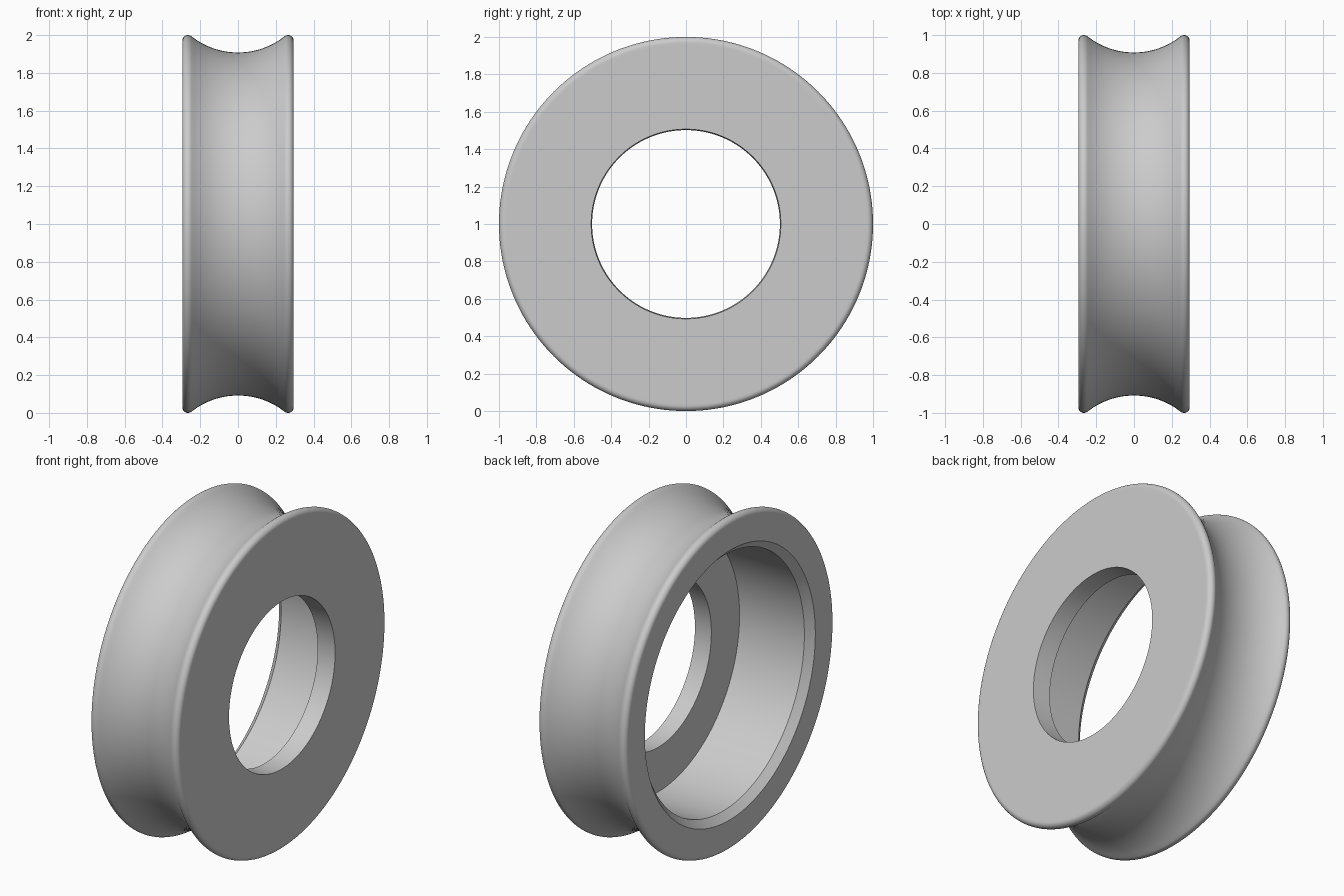
import bpy
import bmesh
from math import sin, cos, pi, atan2, hypot
from mathutils import Vector

cube = bpy.data.objects.get("Cube")
if cube:
    bpy.data.objects.remove(cube, do_unlink=True)

SEGMENTS = 160
HALF = 0.295          # half width of the wheel
LIP = 0.03            # rounding of the two rims
LIP_X, LIP_R = HALF - LIP, 1 - LIP
GROOVE = 0.397        # radius of the groove arc
GROOVE_R = 0.908 + GROOVE
TANGENT = atan2(LIP_X, GROOVE_R - LIP_R)


def arc(cx, cr, radius, start, end, steps):
    """Points (x, r) of an arc; angles run from straight outward toward +x."""
    angles = [start + (end - start) * i / steps for i in range(steps + 1)]
    return [(cx + radius * sin(a), cr + radius * cos(a)) for a in angles]


# Outer half profile: concave groove flowing into a rounded rim
groove = arc(0, GROOVE_R, GROOVE, pi, pi - TANGENT, 14)
rim = arc(LIP_X, LIP_R, LIP, -TANGENT, pi / 2, 10)
half = groove + rim[1:] + [(HALF, LIP_R - 0.01)]
outer = [(-x, r) for x, r in reversed(half[1:])] + half

# Inner profile: through hole, pocket floor, pocket wall and chamfered mouth
FLOOR = 0.182
inner = [(HALF, 0.507), (FLOOR, 0.502), (FLOOR, 0.772),
         (-HALF + 0.043, 0.772), (-HALF, 0.815)]
profile = outer + inner

# Revolve the closed profile around the axle
bm = bmesh.new()
verts = [bm.verts.new((x, 0, r)) for x, r in profile]
edges = [bm.edges.new((v, verts[(i + 1) % len(verts)]))
         for i, v in enumerate(verts)]
bmesh.ops.spin(bm, geom=verts + edges, cent=(0, 0, 0), axis=(1, 0, 0),
               angle=2 * pi, steps=SEGMENTS, use_merge=True)
bmesh.ops.remove_doubles(bm, verts=bm.verts, dist=0.0001)
bmesh.ops.recalc_face_normals(bm, faces=bm.faces)
bmesh.ops.translate(bm, verts=bm.verts, vec=Vector((0, 0, 1)))
mesh = bpy.data.meshes.new("grooved_wheel")
bm.to_mesh(mesh)
bm.free()

wheel = bpy.data.objects.new("grooved_wheel", mesh)
bpy.context.collection.objects.link(wheel)

# Plain grey finish
grey = bpy.data.materials.new("light_grey")
grey.use_nodes = True
grey.diffuse_color = (0.6, 0.6, 0.6, 1)
grey.node_tree.nodes["Principled BSDF"].inputs["Base Color"].default_value = (0.6, 0.6, 0.6, 1)
mesh.materials.append(grey)

bpy.ops.object.select_all(action="DESELECT")
wheel.select_set(True)
bpy.context.view_layer.objects.active = wheel
bpy.ops.object.shade_smooth_by_angle(angle=pi / 6)
